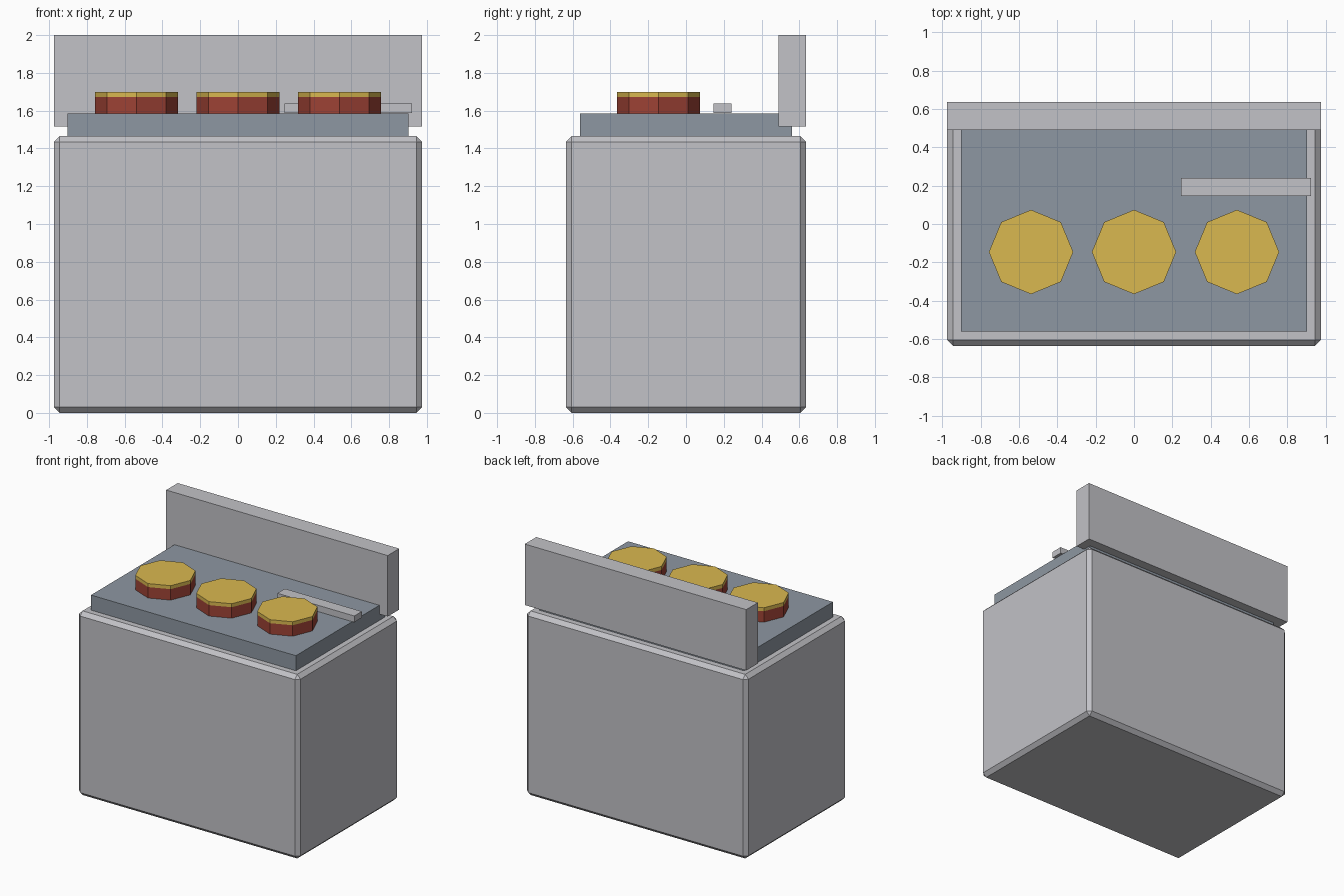
import bpy, math

if "Cube" in bpy.data.objects:
    bpy.data.objects.remove(bpy.data.objects["Cube"], do_unlink=True)


def material(name, rgb):
    m = bpy.data.materials.new(name)
    m.use_nodes = True
    m.diffuse_color = (*rgb, 1)
    m.node_tree.nodes["Principled BSDF"].inputs["Base Color"].default_value = (*rgb, 1)
    return m


steel = material("brushed steel", (0.54, 0.54, 0.57))
iron = material("blue grey iron", (0.27, 0.31, 0.36))
meat = material("red brown meat", (0.34, 0.055, 0.036))
cheese = material("golden cheese", (0.70, 0.48, 0.08))


def finish(name, mat):
    ob = bpy.context.object
    ob.name = name
    ob.data.materials.append(mat)
    return ob


def box(name, mat, x, y, z):
    """Box spanning the given (low, high) ranges."""
    spans = (x, y, z)
    bpy.ops.mesh.primitive_cube_add(size=1, location=[sum(s) / 2 for s in spans])
    ob = finish(name, mat)
    ob.scale = [hi - lo for lo, hi in spans]
    bpy.ops.object.transform_apply(location=False, rotation=False, scale=True)
    return ob


def octagon(name, mat, x, y, z):
    bpy.ops.mesh.primitive_cylinder_add(vertices=8, radius=0.22, depth=z[1] - z[0],
                                        location=(x, y, sum(z) / 2))
    return finish(name, mat)


# Cabinet with chamfered edges
body = box("cabinet", steel, (-0.975, 0.975), (-0.635, 0.635), (0, 1.465))
bevel = body.modifiers.new("chamfer", 'BEVEL')
bevel.width = 0.03
bevel.segments = 1

# Cooking plate and raised splash guard
box("griddle_plate", iron, (-0.902, 0.902), (-0.56, 0.56), (1.46, 1.585))
box("splash_guard", steel, (-0.975, 0.975), (0.49, 0.635), (1.515, 2.0))

# Spatula lying on the plate
box("spatula", steel, (0.245, 0.922), (0.145, 0.24), (1.587, 1.637))

# Row of patties topped with cheese
for label, x in (("right", -0.537), ("middle", 0), ("left", 0.537)):
    octagon(label + "_patty", meat, x, -0.146, (1.585, 1.672))
    octagon(label + "_cheese", cheese, x, -0.146, (1.672, 1.70))
